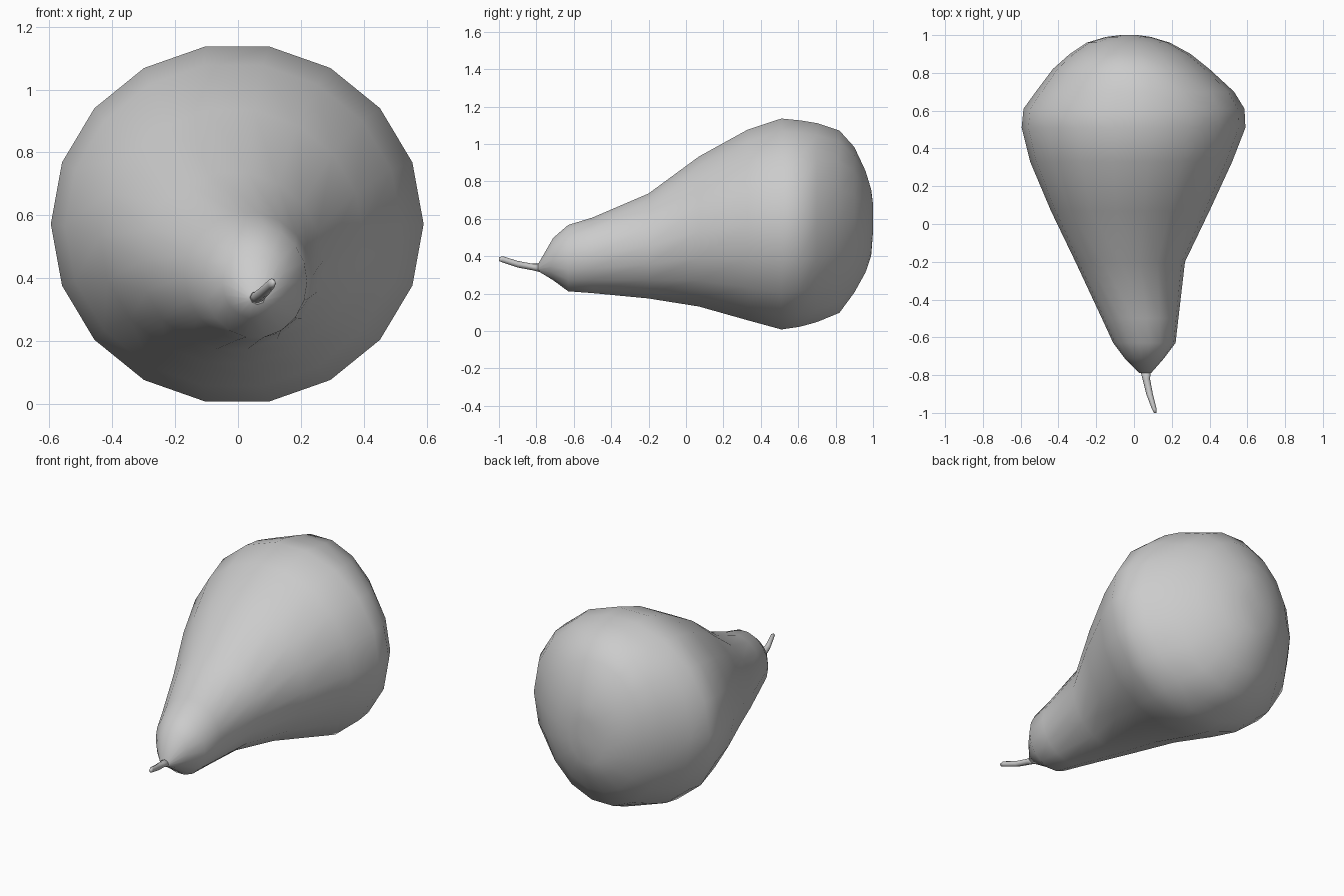
import bpy
import math

cube = bpy.data.objects.get("Cube")
if cube:
    bpy.data.objects.remove(cube, do_unlink=True)


def material(name, rgb):
    mat = bpy.data.materials.new(name)
    mat.use_nodes = True
    colour = (*rgb, 1)
    mat.diffuse_color = colour
    mat.node_tree.nodes["Principled BSDF"].inputs["Base Color"].default_value = colour
    return mat


def loft(name, rings, sides, mat):
    """Skin elliptical rings given as (y, x_min, x_max, z_min, z_max)."""
    verts, faces = [], []
    for y, x0, x1, z0, z1 in rings:
        for i in range(sides):
            a = math.tau * i / sides
            verts.append(((x0 + x1) / 2 + (x1 - x0) / 2 * math.cos(a), y,
                          (z0 + z1) / 2 + (z1 - z0) / 2 * math.sin(a)))
    for r in range(len(rings) - 1):
        for i in range(sides):
            j = (i + 1) % sides
            a, b = r * sides, (r + 1) * sides
            faces.append((a + i, a + j, b + j, b + i))
    last = (len(rings) - 1) * sides
    faces.append(tuple(reversed(range(sides))))
    faces.append(tuple(range(last, last + sides)))
    mesh = bpy.data.meshes.new(name)
    mesh.from_pydata(verts, [], faces)
    mesh.materials.append(mat)
    mesh.shade_smooth()
    obj = bpy.data.objects.new(name, mesh)
    bpy.context.collection.objects.link(obj)
    return obj


grey = material("plain grey", (0.6, 0.6, 0.6))

# Fruit body, from the narrow neck to the round base
loft("pear_body", [
    (-0.79, 0.03, 0.09, 0.32, 0.36),
    (-0.71, -0.05, 0.16, 0.27, 0.50),
    (-0.63, -0.11, 0.22, 0.21, 0.57),
    (-0.50, -0.17, 0.235, 0.20, 0.61),
    (-0.20, -0.31, 0.27, 0.17, 0.74),
    (0.07, -0.44, 0.40, 0.125, 0.94),
    (0.33, -0.55, 0.52, 0.05, 1.085),
    (0.51, -0.595, 0.59, 0.00, 1.145),
    (0.61, -0.585, 0.585, 0.015, 1.135),
    (0.70, -0.52, 0.53, 0.04, 1.12),
    (0.82, -0.43, 0.40, 0.09, 1.08),
    (0.90, -0.34, 0.30, 0.20, 0.99),
    (0.96, -0.25, 0.19, 0.31, 0.86),
    (0.99, -0.15, 0.09, 0.40, 0.76),
    (1.00, -0.07, 0.02, 0.53, 0.68),
], 18, grey)

# Thin bent stem
loft("stem", [
    (-0.76, 0.03, 0.09, 0.31, 0.36),
    (-0.82, 0.045, 0.085, 0.325, 0.36),
    (-0.90, 0.065, 0.10, 0.34, 0.375),
    (-0.98, 0.095, 0.12, 0.367, 0.40),
    (-1.00, 0.105, 0.12, 0.375, 0.395),
], 8, grey)
